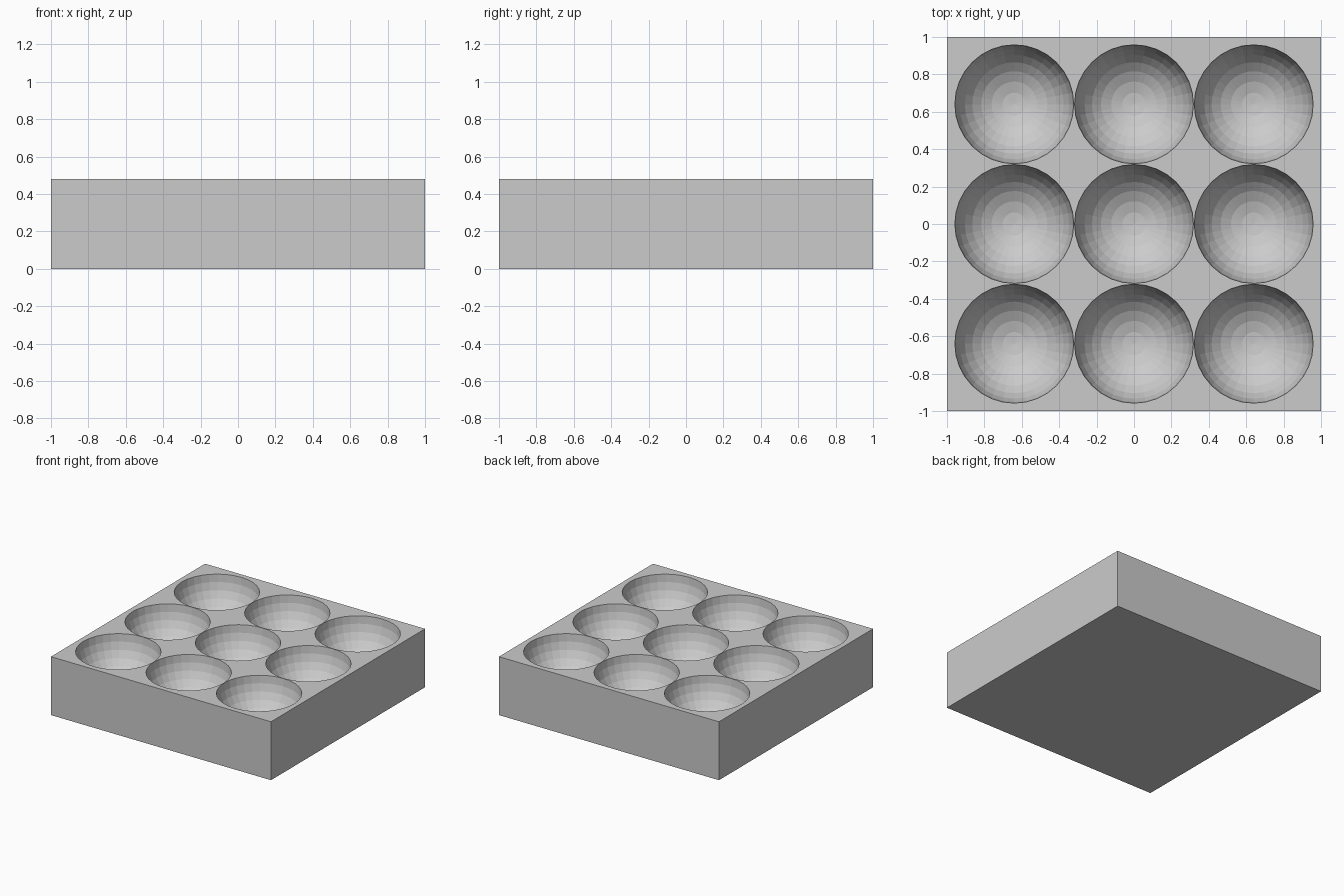
import bpy, bmesh
from mathutils import Matrix

if "Cube" in bpy.data.objects:
    bpy.data.objects.remove(bpy.data.objects["Cube"])

HEIGHT, RADIUS, PITCH = 0.48, 0.318, 0.64

# Solid square block
bm = bmesh.new()
bmesh.ops.create_cube(bm, size=1, matrix=Matrix.Translation((0, 0, HEIGHT / 2)) @ Matrix.Diagonal((2, 2, HEIGHT, 1)))
mesh = bpy.data.meshes.new("tray_block")
bm.to_mesh(mesh)
bm.free()
block = bpy.data.objects.new("tray_block", mesh)
bpy.context.collection.objects.link(block)

# Cutter: 3 x 3 grid of spheres centred on the top face
bm = bmesh.new()
for i in (-1, 0, 1):
    for j in (-1, 0, 1):
        bmesh.ops.create_uvsphere(bm, u_segments=32, v_segments=16, radius=RADIUS,
                                  matrix=Matrix.Translation((i * PITCH, j * PITCH, HEIGHT)))
mesh = bpy.data.meshes.new("bowl_cutter")
bm.to_mesh(mesh)
bm.free()
cutter = bpy.data.objects.new("bowl_cutter", mesh)
bpy.context.collection.objects.link(cutter)
cutter.hide_render = True
cutter.hide_set(True)

# Carve the hemispherical bowls
cut = block.modifiers.new("bowls", 'BOOLEAN')
cut.operation = 'DIFFERENCE'
cut.solver = 'EXACT'
cut.object = cutter
